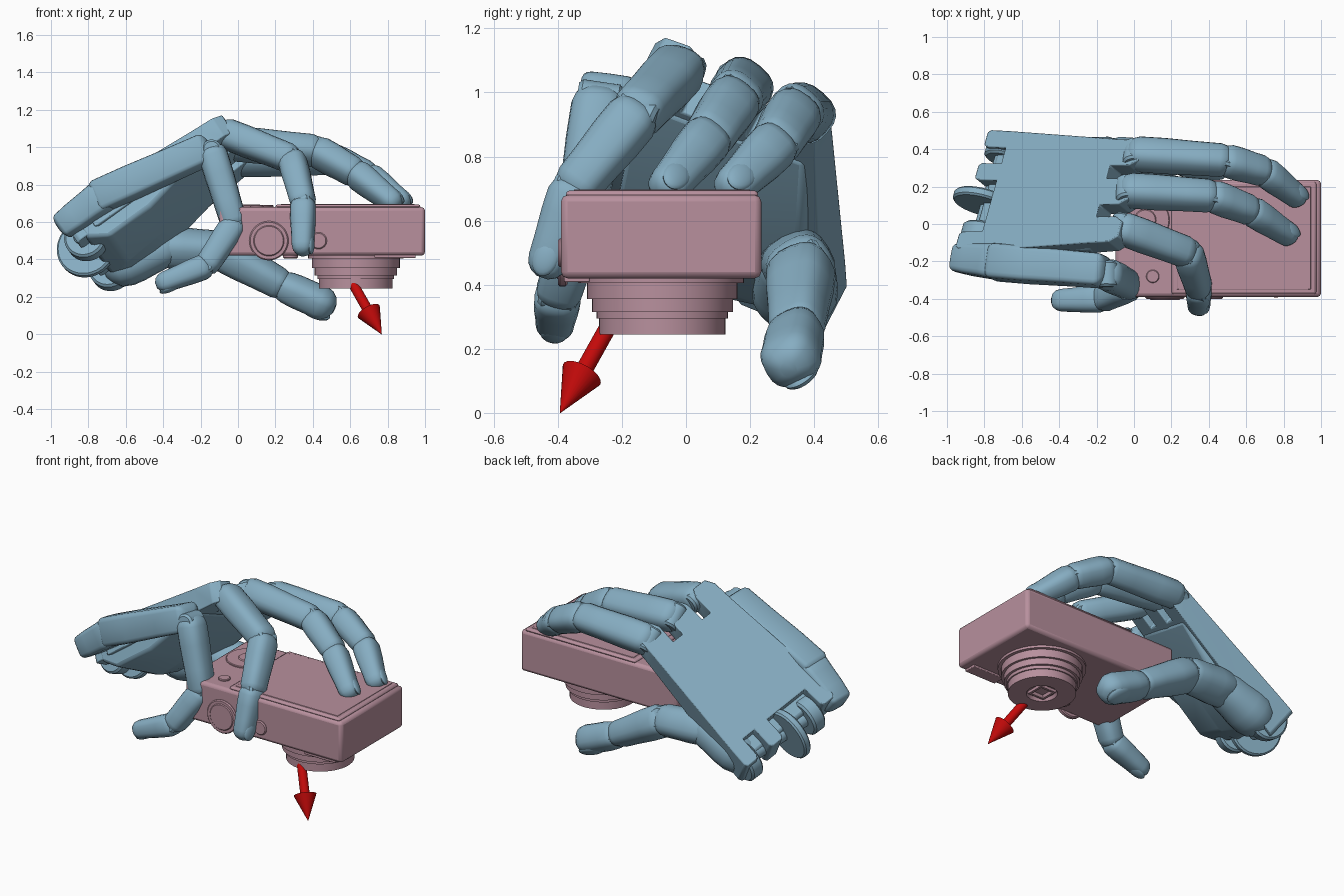
import bpy, bmesh, math
from mathutils import Vector as V

if "Cube" in bpy.data.objects:
    bpy.data.objects.remove(bpy.data.objects["Cube"])


def material(name, rgb):
    m = bpy.data.materials.new(name)
    m.diffuse_color = (*rgb, 1)
    m.use_nodes = True
    m.node_tree.nodes["Principled BSDF"].inputs["Base Color"].default_value = m.diffuse_color
    return m


HAND = material("hand_blue", (0.24, 0.42, 0.54))
BODY = material("camera_pink", (0.48, 0.28, 0.34))
RED = material("arrow_red", (0.55, 0.003, 0.003))


def finish(name, bm, mat, bevel=0, segs=2, angle=35):
    bmesh.ops.recalc_face_normals(bm, faces=bm.faces)
    me = bpy.data.meshes.new(name)
    bm.to_mesh(me)
    bm.free()
    ob = bpy.data.objects.new(name, me)
    bpy.context.collection.objects.link(ob)
    me.materials.append(mat)
    if bevel:
        b = ob.modifiers.new("bevel", 'BEVEL')
        b.width, b.segments, b.limit_method = bevel, segs, 'ANGLE'
    bpy.ops.object.select_all(action='DESELECT')
    ob.select_set(True)
    bpy.context.view_layer.objects.active = ob
    bpy.ops.object.shade_smooth_by_angle(angle=math.radians(angle))
    return ob


def loft(bm, rings):
    rs = [[bm.verts.new(p) for p in r] for r in rings]
    n = len(rs[0])
    for a, b in zip(rs, rs[1:]):
        for i in range(n):
            bm.faces.new((a[i], a[(i + 1) % n], b[(i + 1) % n], b[i]))
    bm.faces.new(rs[0][::-1])
    bm.faces.new(rs[-1])


def lathe(name, origin, axis, profile, mat, sides=40):
    """Revolve (distance along axis, radius) points."""
    origin, axis = V(origin), V(axis).normalized()
    u = axis.orthogonal().normalized()
    w = axis.cross(u)
    bm = bmesh.new()
    loft(bm, [[origin + axis * d + (u * math.cos(a) + w * math.sin(a)) * r
               for a in [2 * math.pi * i / sides for i in range(sides)]] for d, r in profile])
    return finish(name, bm, mat)


def disc(name, centre, axis, r, width, mat=HAND):
    b = min(0.012, width * 0.2)
    h = width / 2
    return lathe(name, centre, axis, [(-h, r - b), (-h + b, r), (h - b, r), (h, r - b)], mat)


def box(name, lo, hi, mat, bevel):
    bm = bmesh.new()
    bmesh.ops.create_cube(bm, size=1)
    for v in bm.verts:
        v.co = [(a + b) / 2 + c * (b - a) for a, b, c in zip(lo, hi, v.co)]
    return finish(name, bm, mat, bevel)


def segment(name, p, q, r0, r1, side, power=2.6, dome=0.8, tip=False):
    """Rounded finger bone between two joints."""
    p, q = V(p), V(q)
    d = (q - p).normalized()
    up = d.cross(V(side)).normalized()
    s = up.cross(d)
    if tip:
        q = q - d * r1
    stations = [(p - d * r0 * dome * math.cos(a), r0 * math.sin(a)) for a in (0.3, 0.7, 1.1)]
    stations += [(p.lerp(q, f), (r0 + (r1 - r0) * f) * k)
                 for f, k in ((0, 1), (0.3, 1.03), (0.7, 1.0), (1, 1))]
    e = 1.0 if tip else dome
    stations += [(q + d * r1 * e * math.cos(a), r1 * math.sin(a)) for a in (1.1, 0.7, 0.3)]

    def sq(x):
        return math.copysign(abs(x) ** (2 / power), x)
    bm = bmesh.new()
    loft(bm, [[c + s * sq(math.cos(a)) * r * 1.04 + up * sq(math.sin(a)) * r * 0.96
               for a in [2 * math.pi * i / 20 for i in range(20)]] for c, r in stations])
    return finish(name, bm, HAND, angle=40)


def finger(name, pts, radii, side=None):
    pts = [V(p) for p in pts]
    if side is None:
        side = (pts[1] - pts[0]).cross(pts[3] - pts[2])
    side = V(side).normalized()
    for i, part in enumerate(("proximal", "middle", "tip")):
        d = (pts[i + 1] - pts[i]).normalized()
        gap = d * radii[i] * 0.3
        segment(f"{name}_{part}", pts[i] + gap, pts[i + 1] - (gap if i < 2 else d * 0),
                radii[i], radii[i + 1], side, tip=i == 2)
        disc(f"{name}_hinge_{i + 1}", pts[i], side, radii[i] * 0.65, radii[i] * 1.7)
    # nail on the outside of the tip
    d = (pts[3] - pts[2]).normalized()
    out = -side.cross(d).normalized()
    s = d.cross(out)
    r = radii[3]
    bm = bmesh.new()
    bmesh.ops.create_uvsphere(bm, u_segments=20, v_segments=10, radius=1)
    c = pts[3] - d * r * 1.1 + out * r * 0.74
    for v in bm.verts:
        v.co = c + d * v.co.x * r * 1.0 + s * v.co.y * r * 0.7 + out * v.co.z * r * 0.3
    finish(name + "_nail", bm, HAND)


# --- compact camera, lying lens down
box("camera_body", (-0.10, -0.39, 0.42), (1.0, 0.235, 0.68), BODY, 0.02)
box("screen_frame", (0.20, -0.375, 0.67), (0.975, 0.225, 0.694), BODY, 0.012)
box("screen_glass", (0.23, -0.35, 0.68), (0.945, 0.2, 0.697), BODY, 0.002)
LX, LY = 0.63, -0.074
lathe("lens", (LX, LY, 0.43), (0, 0, -1),
      [(0, 0.255), (0.025, 0.255), (0.025, 0.235), (0.075, 0.235), (0.075, 0.22), (0.115, 0.22),
       (0.115, 0.205), (0.135, 0.205), (0.135, 0.197), (0.185, 0.197), (0.185, 0.09), (0.165, 0.08)], BODY, 48)
lathe("lens_shutter", (LX, LY, 0.3), (0, 0, -1), [(0, 0.08), (0.052, 0.08), (0.052, 0.06), (0.03, 0.05)], BODY, 4)
for name, x, z, r, h in (("mode_dial", 0.165, 0.5, 0.105, 0.03), ("mode_dial_cap", 0.165, 0.5, 0.085, 0.04),
                         ("shutter_button", 0.43, 0.5, 0.045, 0.03), ("side_slot", 0.56, 0.52, 0.012, 0.01)):
    disc(name, (x, -0.385, z), (0, 1, 0), r, h, BODY)
for name, x, y, r, h in (("control_wheel", 0.06, 0.02, 0.13, 0.02), ("control_centre", 0.06, 0.02, 0.06, 0.03),
                         ("menu_button", 0.1, -0.28, 0.035, 0.02)):
    disc(name, (x, y, 0.68), (0, 0, 1), r, h, BODY)
box("flash_panel", (0.73, -0.38, 0.408), (0.95, -0.3, 0.43), BODY, 0.004)
disc("focus_lamp", (0.28, -0.3, 0.42), (0, 0, 1), 0.04, 0.03, BODY)

# --- direction arrow
start, tip = V((0.45, -0.08, 0.56)), V((0.768, -0.393, 0.0))
L = (tip - start).length
lathe("arrow", start, tip - start,
      [(0, 0.027), (L - 0.155, 0.027), (L - 0.155, 0.066), (L, 0.001)], RED, 28)

# --- palm: slotted outline mapped onto the tilted back of the hand
K1, K2 = V((-0.09, -0.11, 1.195)), V((0.06, 0.46, 0.995))
W1, W2 = V((-0.965, -0.15, 0.655)), V((-0.78, 0.505, 0.385))
DOWN = (W1 - K1).cross(K2 - K1).normalized()
ACROSS = (K2 - K1).normalized()


def palm_point(s, t, depth=0):
    return W1.lerp(K1, s).lerp(W2.lerp(K2, s), t) + DOWN * depth


outline = [(0.12, 0.0)]
for c in (0.15, 0.5, 0.86):                      # knuckle lobes
    outline += [(0.82, c - 0.12), (0.94, c - 0.12), (0.99, c - 0.07),
                (0.99, c + 0.07), (0.94, c + 0.12), (0.82, c + 0.12)]
for c in (0.93, 0.66, 0.1):                      # wrist lugs
    outline += [(0.14, c + 0.07), (0.02, c + 0.07), (0.0, c + 0.05),
                (0.0, c - 0.05), (0.02, c - 0.07), (0.14, c - 0.07)]
bm = bmesh.new()
loft(bm, [[palm_point(s, t) for s, t in outline],
          [palm_point(s, t, 0.20 - 0.08 * s) for s, t in outline]])
finish("palm", bm, HAND, 0.015)
# thicker heel on the inside of the palm, running into the wrist
bm = bmesh.new()
loft(bm, [[palm_point(s, t, z) for s, t, z in ((s, 0.02, 0.06), (s, 0.03, a), (s, 0.5, b),
                                               (s, 0.93, c), (s, 0.96, 0.06))]
          for s, a, b, c in ((0.05, 0.20, 0.24, 0.18), (0.16, 0.27, 0.29, 0.22),
                             (0.42, 0.25, 0.26, 0.22), (0.80, 0.14, 0.14, 0.14))])
finish("palm_heel", bm, HAND, 0.02, 2)
disc("wrist_disc", (-0.81, 0.12, 0.46), ACROSS, 0.16, 0.05)
for i, c in enumerate(((-0.81, -0.06, 0.51), (-0.68, 0.38, 0.35))):
    disc(f"wrist_lug_end_{i + 1}", c, ACROSS, 0.115, 0.09)
ends = V((-0.84, -0.12, 0.53)), V((-0.68, 0.42, 0.36))
disc("wrist_pin", (ends[0] + ends[1]) / 2, ends[1] - ends[0], 0.045, (ends[1] - ends[0]).length)

# little finger side of the palm
side = (0.1, 1, -0.15)
segment("outer_palm_heel", (-0.935, -0.185, 0.58), (-0.72, -0.205, 0.74), 0.072, 0.092, side, 5, 0.4)
segment("outer_palm", (-0.74, -0.205, 0.735), (-0.18, -0.25, 0.985), 0.092, 0.085, side, 6, 0.5)

# thumb mount and thumb
segment("thumb_mount", (-0.60, 0.34, 0.38), (-0.40, 0.34, 0.46), 0.13, 0.11, (0, 1, 0), 2.2, 1)
finger("thumb", [(-0.40, 0.345, 0.465), (-0.10, 0.36, 0.45), (0.24, 0.345, 0.26), (0.52, 0.32, 0.135)],
       [0.105, 0.10, 0.082, 0.088], (0, -0.85, -0.5))

# four fingers
R = [0.088, 0.083, 0.077, 0.062]
finger("index_finger", [(0.0, 0.375, 0.935), (0.49, 0.34, 0.94), (0.70, 0.28, 0.84), (0.905, 0.12, 0.68)], R)
finger("middle_finger", [(-0.04, 0.18, 1.02), (0.42, 0.15, 0.98), (0.63, 0.07, 0.86), (0.86, -0.08, 0.68)], R)
finger("ring_finger", [(-0.07, -0.02, 1.075), (0.29, -0.155, 0.935), (0.35, -0.35, 0.70), (0.345, -0.45, 0.42)],
       [0.085, 0.08, 0.072, 0.06])
finger("little_finger", [(-0.14, -0.27, 0.98), (-0.02, -0.33, 0.59), (-0.17, -0.40, 0.365), (-0.44, -0.41, 0.26)],
       [0.082, 0.076, 0.07, 0.058])
